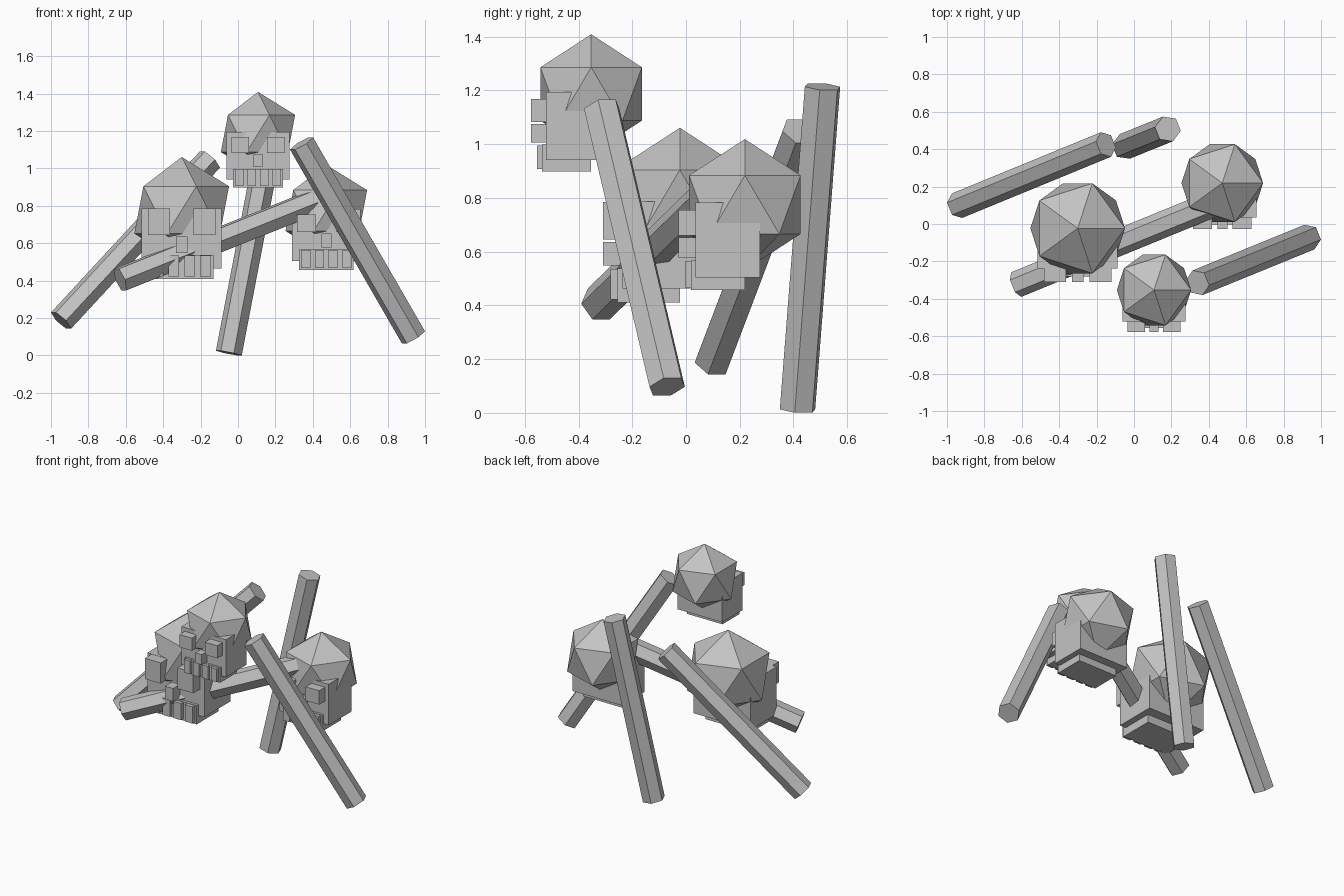
import bpy, bmesh
from mathutils import Vector, Matrix

cube = bpy.data.objects.get("Cube")
if cube:
    bpy.data.objects.remove(cube, do_unlink=True)

# Single bone grey material
GREY = (0.55, 0.55, 0.55, 1.0)
mat = bpy.data.materials.new("bone_grey")
mat.use_nodes = True
mat.diffuse_color = GREY
mat.node_tree.nodes["Principled BSDF"].inputs["Base Color"].default_value = GREY


def finish(name, bm):
    me = bpy.data.meshes.new(name)
    bmesh.ops.recalc_face_normals(bm, faces=bm.faces[:])
    bm.to_mesh(me)
    bm.free()
    me.materials.append(mat)
    ob = bpy.data.objects.new(name, me)
    bpy.context.collection.objects.link(ob)
    return ob


def box(name, c, r, xs, ys, zs):
    """Box from ranges given in multiples of the skull radius r about c."""
    lo = Vector((xs[0], ys[0], zs[0]))
    hi = Vector((xs[1], ys[1], zs[1]))
    m = Matrix.Translation(c + (lo + hi) / 2 * r) @ Matrix.Diagonal(((hi - lo) * r).to_4d())
    bm = bmesh.new()
    bmesh.ops.create_cube(bm, size=1, matrix=m)
    finish(name, bm)


def skull(name, c, r, eye_top):
    c = Vector(c)
    # Faceted cranium
    bm = bmesh.new()
    bmesh.ops.create_icosphere(bm, subdivisions=1, radius=r, matrix=Matrix.Translation(c))
    finish(name + "_cranium", bm)
    # Face block and jaw
    box(name + "_face", c, r, (-0.755, 0.755), (-0.755, 0.235), (-1.11, 0.03))
    box(name + "_jaw", c, r, (-0.6, 0.6), (-0.82, 0.0), (-1.3, -0.85))
    # Eyes and nose
    for side, s in (("right", -1), ("left", 1)):
        box(f"{name}_{side}_eye", c, r, sorted((s * 0.22, s * 0.64)), (-1.01, -0.7), (-0.47, eye_top))
    box(name + "_nose", c, r, (-0.11, 0.11), (-1.01, -0.7), (-0.81, -0.5))
    # Row of teeth
    for i in range(4):
        x = (i - 1.5) * 0.3
        box(f"{name}_tooth_{i + 1}", c, r, (x - 0.1, x + 0.1), (-0.91, -0.75), (-1.26, -0.86))


def long_bone(name, a, b, r=0.071):
    """Six-sided rod from a to b with one corner pair level."""
    a, b = Vector(a), Vector(b)
    d = (b - a).normalized()
    h = Vector((0, 0, 1)).cross(d).normalized()
    v = h.cross(d)
    m = Matrix((v, h, d)).transposed().to_4x4()
    bm = bmesh.new()
    bmesh.ops.create_cone(bm, cap_ends=True, segments=6, radius1=r, radius2=r,
                          depth=(b - a).length, matrix=Matrix.Translation((a + b) / 2) @ m)
    finish(name, bm)


# Three skulls
skull("top_skull", (0.107, -0.353, 1.187), 0.222, -0.085)
skull("right_skull", (-0.301, -0.023, 0.778), 0.283, 0.025)
skull("left_skull", (0.472, 0.219, 0.775), 0.244, -0.085)

# Four scattered bones
long_bone("front_left_bone", (0.34, -0.314, 1.133), (0.938, -0.07, 0.097))
long_bone("back_right_bone", (-0.946, 0.098, 0.187), (-0.15, 0.425, 1.048))
long_bone("back_upright_bone", (-0.049, 0.415, 0.013), (0.181, 0.508, 1.214))
long_bone("low_crossing_bone", (-0.63, -0.324, 0.406), (0.43, 0.11, 0.83))
